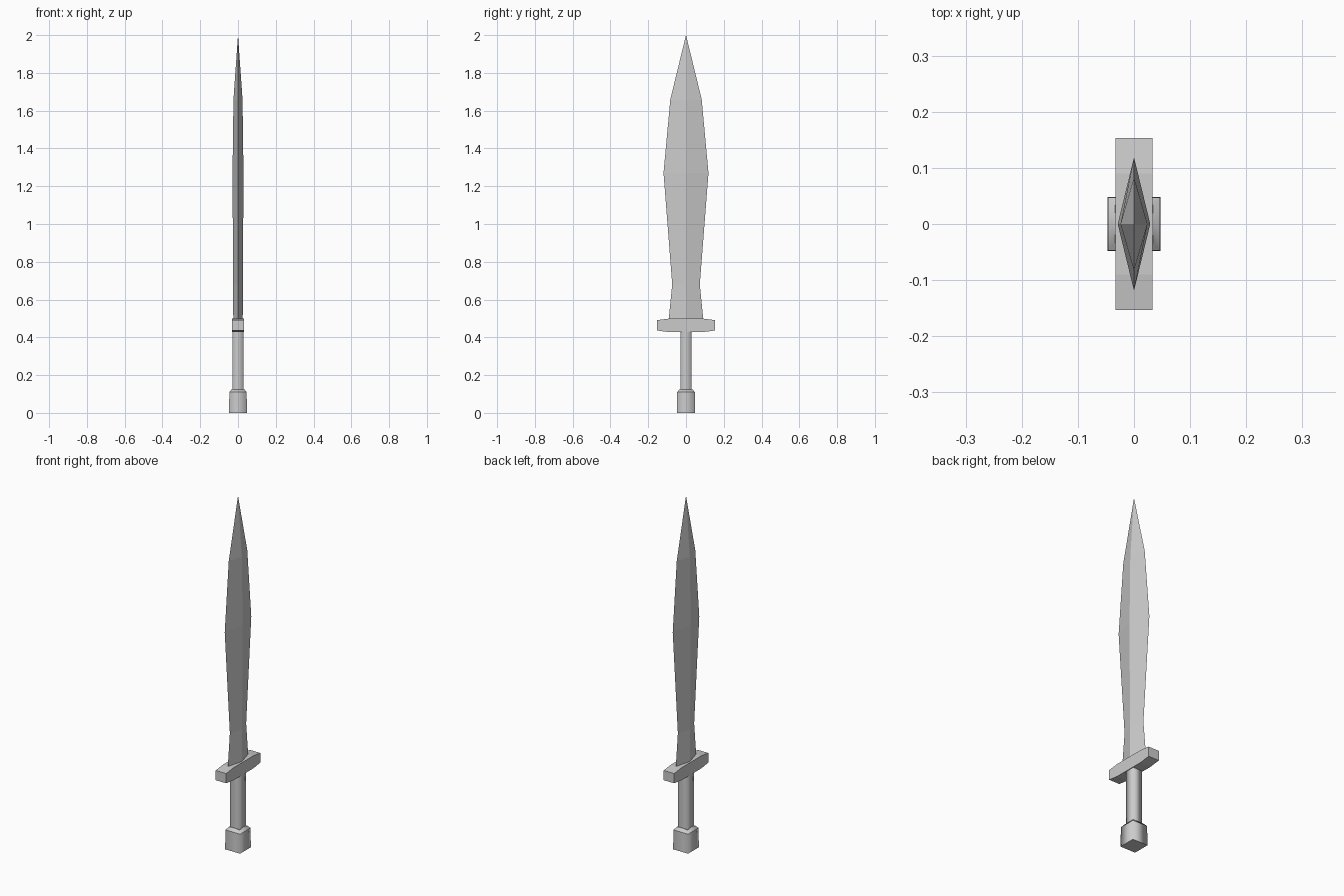
import bpy
import bmesh

if "Cube" in bpy.data.objects:
    bpy.data.objects.remove(bpy.data.objects["Cube"])

SQUARE = [(-1, -1), (1, -1), (1, 1), (-1, 1)]
DIAMOND = [(0, -1), (1, 0), (0, 1), (-1, 0)]


def loft(name, shape, sections, tip=None, smooth=False):
    """Stack scaled copies of a cross-section; sections are (z, half_x, half_y)."""
    bm = bmesh.new()
    rings = [[bm.verts.new((px * hx, py * hy, z)) for px, py in shape]
             for z, hx, hy in sections]
    n = len(shape)
    for a, b in zip(rings, rings[1:]):
        for i in range(n):
            j = (i + 1) % n
            bm.faces.new((a[i], a[j], b[j], b[i])).smooth = smooth
    bm.faces.new(rings[0][::-1])
    if tip is None:
        bm.faces.new(rings[-1])
    else:
        apex = bm.verts.new((0, 0, tip))
        for i in range(n):
            bm.faces.new((rings[-1][i], rings[-1][(i + 1) % n], apex))
    # Only the corners running up the part are softened
    for ring in rings:
        for i in range(n):
            bm.edges.get((ring[i], ring[(i + 1) % n])).smooth = False
    return finish(name, bm)


def finish(name, bm):
    bmesh.ops.recalc_face_normals(bm, faces=bm.faces)
    mesh = bpy.data.meshes.new(name)
    bm.to_mesh(mesh)
    bm.free()
    obj = bpy.data.objects.new(name, mesh)
    bpy.context.collection.objects.link(obj)
    return obj


# Pommel block with a chamfered top
loft("pommel", SQUARE, [(0, 0.047, 0.048), (0.11, 0.046, 0.047), (0.125, 0.034, 0.034)],
     smooth=True)

# Square grip with soft corners
loft("grip", SQUARE, [(0.12, 0.029, 0.029), (0.435, 0.029, 0.029)], smooth=True)

# Crossguard: side profile extruded along x, ends slightly tapered
half = [(0.09, 0.428), (0.153, 0.436), (0.153, 0.491), (0.09, 0.499)]
profile = half + [(-y, z) for y, z in reversed(half)]
bm = bmesh.new()
face = bm.faces.new([bm.verts.new((-0.033, y, z)) for y, z in profile])
ext = bmesh.ops.extrude_face_region(bm, geom=[face])
bmesh.ops.translate(bm, vec=(0.066, 0, 0),
                    verts=[v for v in ext["geom"] if isinstance(v, bmesh.types.BMVert)])
finish("crossguard", bm)

# Leaf-shaped blade with a diamond section
loft("blade", DIAMOND, [(0.49, 0.025, 0.092), (0.68, 0.026, 0.073),
                        (1.27, 0.029, 0.119), (1.66, 0.024, 0.083)], tip=2.0)
